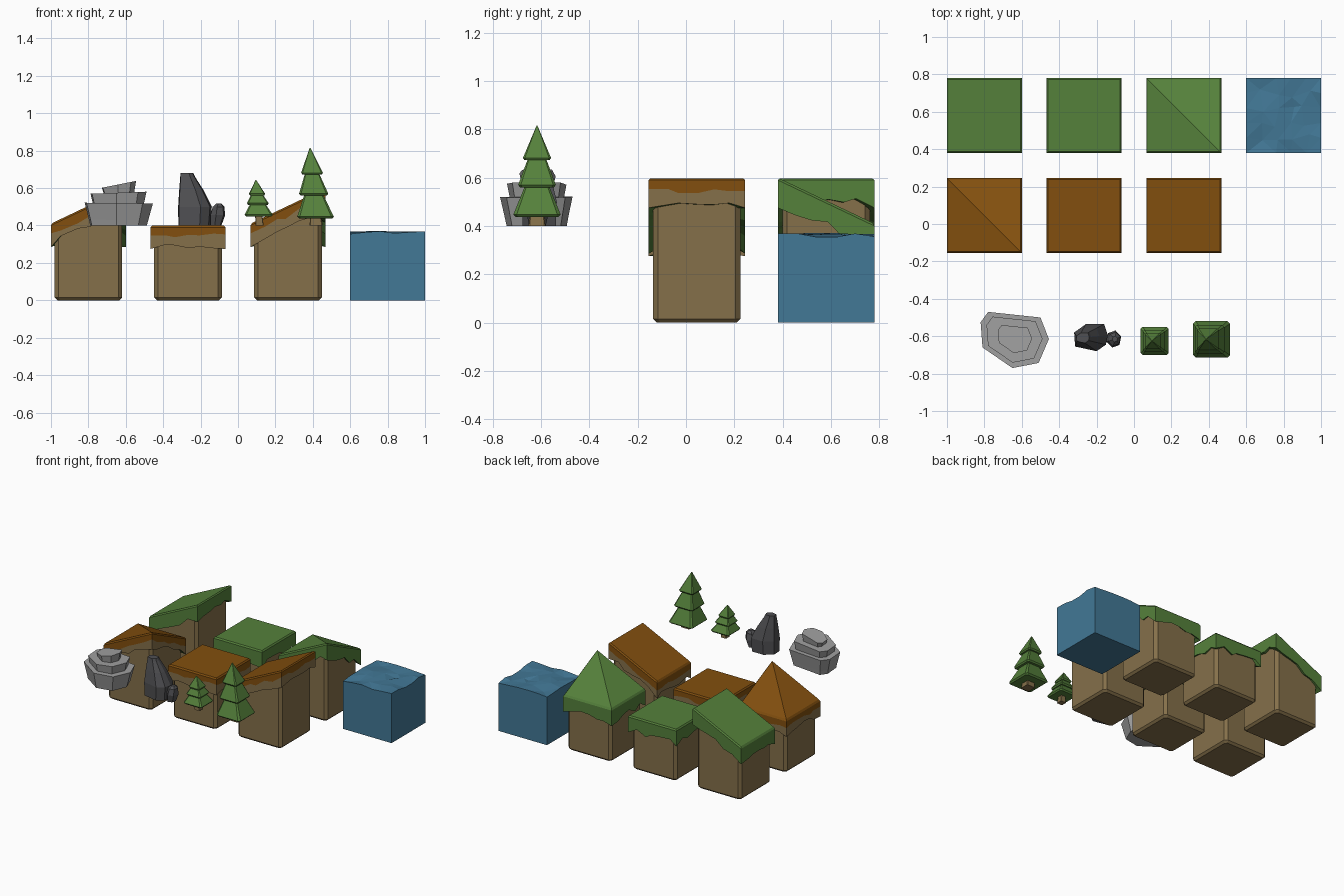
import bpy, bmesh, math, random

if "Cube" in bpy.data.objects:
    bpy.data.objects.remove(bpy.data.objects["Cube"])

random.seed(4)


def mat(name, r, g, b):
    lin = [((c / 255 + 0.055) / 1.055) ** 2.4 for c in (r, g, b)]
    m = bpy.data.materials.new(name)
    m.diffuse_color = (*lin, 1)
    m.use_nodes = True
    m.node_tree.nodes["Principled BSDF"].inputs["Base Color"].default_value = m.diffuse_color
    return m


GRASS = mat("grass green", 85, 129, 59)
DIRT = mat("dirt tan", 133, 112, 74)
SOIL = mat("soil brown", 130, 79, 14)
STONE = mat("light stone", 160, 160, 160)
SLATE = mat("dark stone", 80, 80, 83)
WATER = mat("water blue", 66, 120, 150)


def finish(name, bm, mats):
    bmesh.ops.recalc_face_normals(bm, faces=bm.faces)
    me = bpy.data.meshes.new(name)
    bm.to_mesh(me)
    bm.free()
    for m in mats:
        me.materials.append(m)
    ob = bpy.data.objects.new(name, me)
    bpy.context.collection.objects.link(ob)
    return ob


def loft(bm, rings, mats=None, bottom=True, top=True):
    """Skin a stack of equal-length point rings; returns the vertex rings."""
    vs = [[bm.verts.new(p) for p in r] for r in rings]
    n = len(vs[0])
    for k in range(len(vs) - 1):
        for i in range(n):
            j = (i + 1) % n
            f = bm.faces.new((vs[k][i], vs[k][j], vs[k + 1][j], vs[k + 1][i]))
            f.material_index = mats[k] if mats else 0
    if bottom:
        bm.faces.new(vs[0])
    if top:
        bm.faces.new(vs[-1])
    return vs


def octagon(h, c):
    """Square of half-size h with corners cut by c."""
    a = h - c
    return [(-a, -h), (a, -h), (h, -a), (h, a), (a, h), (-a, h), (-h, a), (-h, -a)]


# Height of the tile top: u, v run 0..1 across x and y
SHAPES = {
    "flat": lambda u, v: 0.40,
    "slope": lambda u, v: 0.41 + 0.19 * u,
    "corner": lambda u, v: 0.41 + 0.19 * min(u, 1 - v),
}


def tile(name, shape, cx, cy, soil):
    def hgt(x, y):
        return SHAPES[shape](x / 0.4 + 0.5, y / 0.4 + 0.5)

    # earth block under the cap
    bm = bmesh.new()
    rings = [[(cx + x, cy + y, 0.0) for x, y in octagon(0.166, 0.015)]]
    rings.append([(cx + x, cy + y, 0.015) for x, y in octagon(0.181, 0.02)])
    rings.append([(cx + x, cy + y, hgt(x, y) - 0.05) for x, y in octagon(0.181, 0.02)])
    loft(bm, rings)
    finish(name + "_block", bm, [DIRT])

    # overhanging cap with a ragged lower edge
    n = 6
    per = []
    for a, b in (((-1, -1), (1, -1)), ((1, -1), (1, 1)), ((1, 1), (-1, 1)), ((-1, 1), (-1, -1))):
        for i in range(n):
            t = i / n
            if i:
                t += random.uniform(-0.04, 0.04)
            per.append((a[0] + (b[0] - a[0]) * t, a[1] + (b[1] - a[1]) * t))
    drop = [0.105 + random.uniform(-0.022, 0.018) for _ in per]
    for i in range(0, len(per), n):
        drop[i] = 0.125
    band = [0.055 + random.uniform(-0.012, 0.012) for _ in per]

    def ring(half, depth):
        return [(cx + x * half, cy + y * half, hgt(x * half, y * half) - d)
                for (x, y), d in zip(per, depth)]

    flat = [0.0] * len(per)
    rings = [ring(0.176, [d - 0.01 for d in drop]), ring(0.2, drop), ring(0.2, band),
             ring(0.2, [0.01] * len(per)), ring(0.192, flat)]
    bm = bmesh.new()
    vs = loft(bm, rings, mats=[0, 1, 2, 2], bottom=False, top=False)
    t = vs[-1]
    # top split along the ridge from the right front to the left back corner
    for loop in (t[n:3 * n + 1], t[3 * n:] + t[:n + 1]):
        bm.faces.new(loop).material_index = 2
    finish(name + "_cap", bm, [GRASS, DIRT, SOIL] if soil else [GRASS, GRASS, GRASS])


XS = (-0.8, -0.267, 0.267)
for x, s in zip(XS, ("slope", "flat", "corner")):
    tile("grass_" + s, s, x, 0.58, False)
for x, s in zip(XS, ("corner", "flat", "slope")):
    tile("soil_" + s, s, x, 0.045, True)

# water block with a rippled faceted top
bm = bmesh.new()
bmesh.ops.create_grid(bm, x_segments=5, y_segments=5, size=0.2)
for v in bm.verts:
    inner = max(abs(v.co.x), abs(v.co.y)) < 0.19
    v.co.z = 0.359 + random.uniform(-0.006, 0.012)
    if inner:
        v.co.x += random.uniform(-0.025, 0.025)
        v.co.y += random.uniform(-0.025, 0.025)
edges = [e for e in bm.edges if e.is_boundary]
ext = bmesh.ops.extrude_edge_only(bm, edges=edges)["geom"]
for v in [g for g in ext if isinstance(g, bmesh.types.BMVert)]:
    v.co.z = 0
bmesh.ops.holes_fill(bm, edges=[e for e in bm.edges if e.is_boundary], sides=0)
bmesh.ops.triangulate(bm, faces=[f for f in bm.faces if f.calc_center_median().z > 0.34])
bmesh.ops.translate(bm, verts=bm.verts, vec=(0.8, 0.58, 0))
finish("water_block", bm, [WATER])

# layered light rock: three stacked tilted slabs
OUT = [(-0.81, -0.66), (-0.65, -0.77), (-0.51, -0.743), (-0.455, -0.615),
       (-0.50, -0.50), (-0.78, -0.47), (-0.82, -0.525)]
RX, RY = -0.645, -0.61


def slab(name, levels, tilt, dx=0.0):
    bm = bmesh.new()
    z0 = levels[0][1]
    rings = [[(RX + dx + (x - RX) * s, RY + (y - RY) * s, z + (x - RX) * tilt * (z > z0))
              for x, y in OUT] for s, z in levels]
    loft(bm, rings)
    finish(name, bm, [STONE])


slab("rock_lower_slab", [(0.83, 0.40), (0.87, 0.43), (1.0, 0.52)], -0.01)
slab("rock_middle_slab", [(0.74, 0.51), (0.82, 0.575)], 0.03)
slab("rock_upper_slab", [(0.44, 0.57), (0.50, 0.619)], 0.10, 0.005)

# dark standing rock leaning left
BIG = [(-0.32, -0.58), (-0.315, -0.655), (-0.20, -0.68), (-0.15, -0.645),
       (-0.14, -0.595), (-0.16, -0.535), (-0.257, -0.535)]


def boulder(name, pts, px, py, levels):
    bm = bmesh.new()
    loft(bm, [[(px + (x - px) * s + o, py + (y - py) * s, z) for x, y in pts]
              for s, o, z in levels])
    finish(name, bm, [SLATE])


boulder("dark_rock_large", BIG, -0.30, -0.61,
        [(0.95, 0, 0.40), (1.0, 0, 0.50), (0.72, 0, 0.59), (0.44, 0, 0.66), (0.38, 0, 0.68)])
SMALL = [(-0.108 + 0.041 * math.cos(a * math.tau / 6 + 0.3),
          -0.615 + 0.047 * math.sin(a * math.tau / 6 + 0.3)) for a in range(6)]
boulder("dark_rock_small", SMALL, -0.108, -0.615,
        [(0.75, -0.01, 0.40), (1.0, 0, 0.455), (0.8, 0.004, 0.50), (0.35, 0.006, 0.517)])


# fir trees: square trunk and three flared tiers, leaning slightly left
def tree(name, cx, cy, trunk, tiers, lean):
    def ring(h, z):
        return [(cx + x + lean * (z - 0.44), cy + y, z) for x, y in octagon(h, h * 0.14)]
    bm = bmesh.new()
    loft(bm, [ring(trunk, 0.40), ring(trunk * 0.8, tiers[0][1] + 0.03)])
    finish(name + "_trunk", bm, [DIRT])
    for k, (h0, z0, h1, z1) in enumerate(tiers):
        bm = bmesh.new()
        loft(bm, [ring(h0 * 0.9, z0), ring(h0, z0 + 0.01), ring(h1, z1)])
        finish(f"{name}_tier_{k + 1}", bm, [GRASS])


tree("small_fir", 0.112, -0.625, 0.022,
     [(0.075, 0.448, 0.032, 0.53), (0.058, 0.51, 0.022, 0.58), (0.043, 0.56, 0.002, 0.643)], -0.08)
tree("large_fir", 0.415, -0.617, 0.035,
     [(0.098, 0.437, 0.042, 0.585), (0.078, 0.56, 0.026, 0.71), (0.058, 0.672, 0.002, 0.815)], -0.08)
